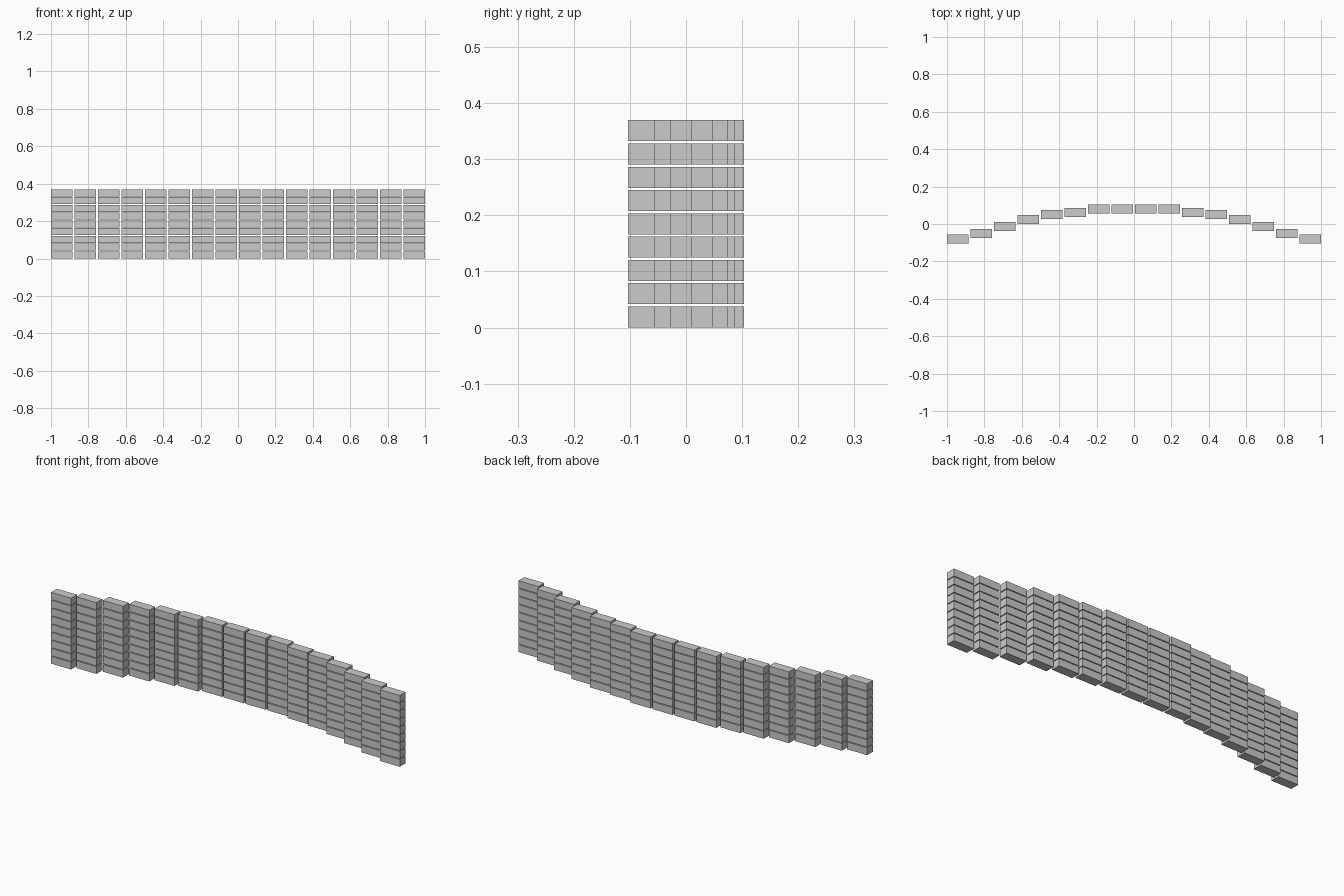
import bpy
import bmesh
from mathutils import Matrix, Vector

if "Cube" in bpy.data.objects:
    bpy.data.objects.remove(bpy.data.objects["Cube"])

COLUMNS, ROWS = 16, 9
WIDTH, DEPTH, HEIGHT = 0.115, 0.048, 0.0375
PITCH_X = (2 - WIDTH) / (COLUMNS - 1)
PITCH_Z = 0.0415
# back face of each column, from the outer end to the middle
BACKS = [-0.055, -0.027, 0.011, 0.047, 0.074, 0.086, 0.103, 0.103]


def brick_column(name, x, y):
    """One brick repeated upward into a stack."""
    mesh = bpy.data.meshes.new(name)
    bm = bmesh.new()
    size = Matrix.Diagonal(Vector((WIDTH, DEPTH, HEIGHT, 1)))
    bmesh.ops.create_cube(bm, size=1, matrix=size)
    bm.to_mesh(mesh)
    bm.free()
    obj = bpy.data.objects.new(name, mesh)
    obj.location = (x, y, HEIGHT / 2)
    bpy.context.collection.objects.link(obj)
    stack = obj.modifiers.new("stack", 'ARRAY')
    stack.count = ROWS
    stack.use_relative_offset = False
    stack.use_constant_offset = True
    stack.constant_offset_displace = (0, 0, PITCH_Z)


# Curved wall: mirrored pairs of stepped columns
for i, back in enumerate(BACKS):
    x = 1 - WIDTH / 2 - i * PITCH_X
    for side, sign in (("left", -1), ("right", 1)):
        brick_column(f"brick_column_{side}_{i + 1}", sign * x, back - DEPTH / 2)
